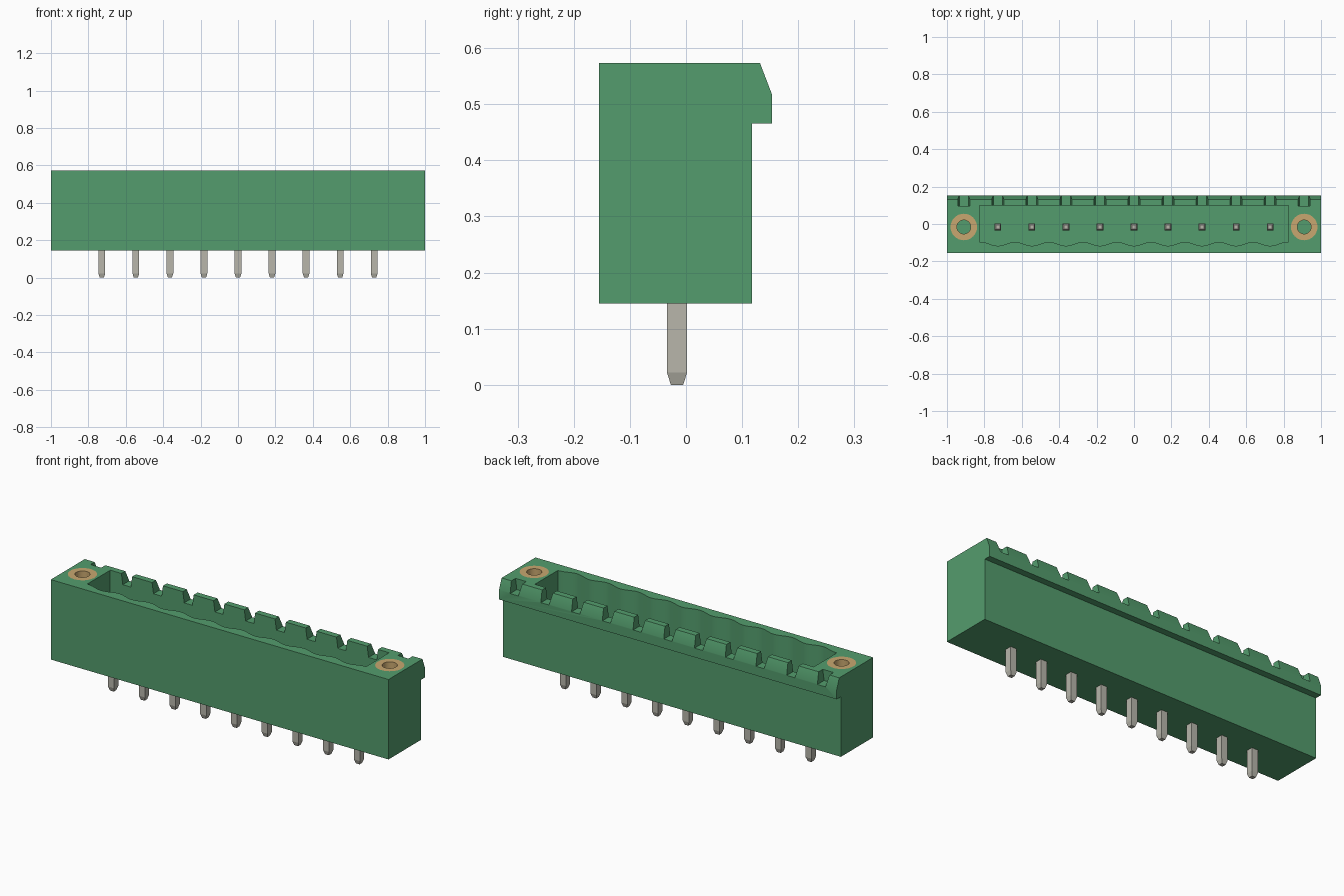
import bpy, bmesh, math

cube = bpy.data.objects.get("Cube")
if cube:
    bpy.data.objects.remove(cube, do_unlink=True)

PITCH = 0.182
PIN_Y = -0.016
TOP = 0.573


def material(name, rgb):
    m = bpy.data.materials.new(name)
    m.use_nodes = True
    m.diffuse_color = (*rgb, 1)
    m.node_tree.nodes["Principled BSDF"].inputs["Base Color"].default_value = (*rgb, 1)
    return m


green = material("green plastic", (0.088, 0.335, 0.153))
metal = material("tin metal", (0.48, 0.47, 0.41))
brass = material("brass", (0.58, 0.39, 0.16))


def lofted(name, rings, mat, closed=False):
    """Bridge equal-sized rings of points; cap both ends, or join last to first."""
    bm = bmesh.new()
    loops = [[bm.verts.new(p) for p in ring] for ring in rings]
    n = len(loops[0])
    pairs = list(zip(loops, loops[1:]))
    if closed:
        pairs.append((loops[-1], loops[0]))
    else:
        bm.faces.new(loops[0])
        bm.faces.new(loops[-1])
    for a, b in pairs:
        for i in range(n):
            j = (i + 1) % n
            bm.faces.new((a[i], a[j], b[j], b[i]))
    bmesh.ops.recalc_face_normals(bm, faces=bm.faces)
    mesh = bpy.data.meshes.new(name)
    bm.to_mesh(mesh)
    bm.free()
    mesh.materials.append(mat)
    obj = bpy.data.objects.new(name, mesh)
    bpy.context.collection.objects.link(obj)
    return obj


def activate(obj):
    bpy.ops.object.select_all(action='DESELECT')
    obj.select_set(True)
    bpy.context.view_layer.objects.active = obj


def smooth(obj):
    activate(obj)
    bpy.ops.object.shade_smooth_by_angle(angle=math.radians(30))


def circle(x, y, z, r, n=32):
    return [(x + r * math.cos(2 * math.pi * i / n),
             y + r * math.sin(2 * math.pi * i / n), z) for i in range(n)]


# Housing: side profile with the overhanging latch lip along the back
profile = [(-0.155, 0.145), (0.118, 0.145), (0.118, 0.466), (0.153, 0.466),
           (0.153, 0.518), (0.132, TOP), (-0.155, TOP)]
housing = lofted("housing", [[(x, y, z) for y, z in profile] for x in (-1, 1)], green)

# Socket cavity with a scalloped front wall, one wave per pin
outline = [(0.826, -0.096), (0.826, 0.099), (-0.826, 0.099), (-0.826, -0.096)]
steps = 9 * 12
for i in range(steps + 1):
    x = (i / steps - 0.5) * 9 * PITCH
    outline.append((x, -0.1065 - 0.0105 * math.cos(2 * math.pi * x / PITCH)))
cutters = [lofted("cavity_cutter", [[(x, y, z) for x, y in outline] for z in (0.27, 0.7)], green)]

# Flared notches through the back lip
for k in range(-5, 6):
    c = k * PITCH
    shape = [(c - 0.024, 0.515), (c + 0.024, 0.515), (c + 0.043, 0.65), (c - 0.043, 0.65)]
    cutters.append(lofted("notch_cutter", [[(x, y, z) for x, z in shape] for y in (0.097, 0.2)], green))

# Round pockets for the threaded inserts
for s in (-1, 1):
    cutters.append(lofted("insert_cutter", [circle(s * 0.91, PIN_Y, z, 0.071) for z in (0.3, 0.7)], green))

for cutter in cutters:
    cutter.hide_render = True
    mod = housing.modifiers.new("cut", 'BOOLEAN')
    mod.operation = 'DIFFERENCE'
    mod.solver = 'EXACT'
    mod.object = cutter
    activate(housing)
    bpy.ops.object.modifier_apply(modifier=mod.name)
    bpy.data.objects.remove(cutter, do_unlink=True)
smooth(housing)

# Brass threaded inserts, flush with the top
for s, side in ((-1, "right"), (1, "left")):
    x = s * 0.91
    insert = lofted(side + "_threaded_insert",
                    [circle(x, PIN_Y, z, r) for z, r in
                     ((0.3, 0.071), (TOP, 0.071), (TOP, 0.037), (0.3, 0.037))],
                    brass, closed=True)
    smooth(insert)

# Square contact pins with tapered ends
for k in range(-4, 5):
    x = k * PITCH
    rings = []
    for z, h in ((0, 0.011), (0.022, 0.018), (0.435, 0.018), (0.46, 0.011)):
        rings.append([(x + a * h, PIN_Y + b * h, z) for a, b in ((-1, -1), (1, -1), (1, 1), (-1, 1))])
    lofted("contact_pin_%d" % (k + 5), rings, metal)
